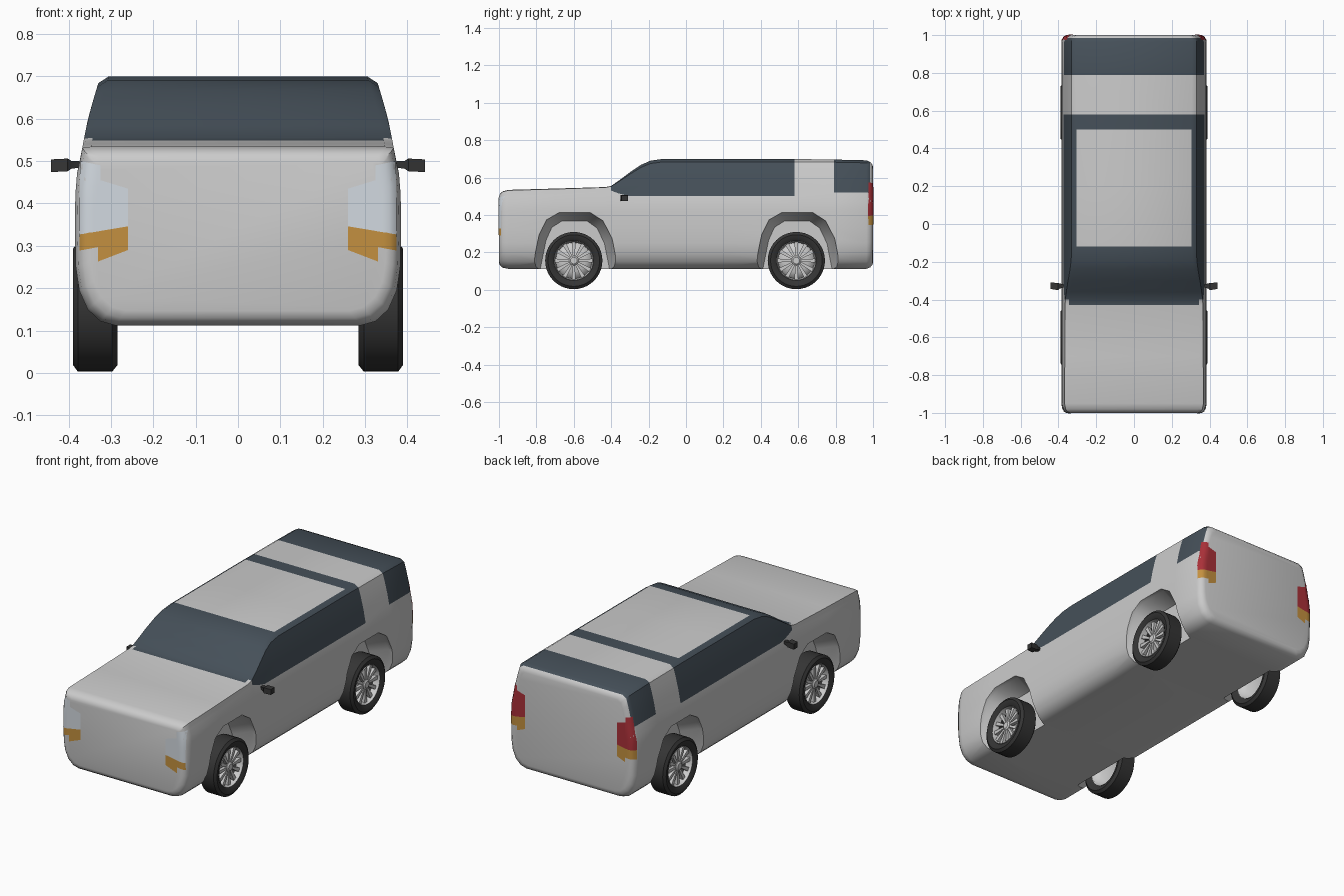
import bpy, bmesh, math
from mathutils import Vector
from mathutils.bvhtree import BVHTree

if "Cube" in bpy.data.objects:
    bpy.data.objects.remove(bpy.data.objects["Cube"])


def material(name, rgb):
    m = bpy.data.materials.new(name)
    m.diffuse_color = (*rgb, 1)
    m.use_nodes = True
    m.node_tree.nodes["Principled BSDF"].inputs["Base Color"].default_value = m.diffuse_color
    return m


PAINT = material("paint", (0.6, 0.6, 0.6))
GLASS = material("glass", (0.06, 0.08, 0.1))
RUBBER = material("rubber", (0.035, 0.035, 0.035))
RIM = material("rim", (0.65, 0.65, 0.65))
WHITE = material("lamp_white", (0.65, 0.7, 0.75))
AMBER = material("lamp_amber", (0.55, 0.28, 0.05))
RED = material("lamp_red", (0.4, 0.03, 0.04))


def make(name, bm, mats, angle=35):
    bmesh.ops.recalc_face_normals(bm, faces=bm.faces)
    me = bpy.data.meshes.new(name)
    bm.to_mesh(me)
    bm.free()
    for m in mats:
        me.materials.append(m)
    ob = bpy.data.objects.new(name, me)
    bpy.context.collection.objects.link(ob)
    smooth(ob, angle)
    return ob


def smooth(ob, angle=35):
    bpy.ops.object.select_all(action='DESELECT')
    ob.select_set(True)
    bpy.context.view_layer.objects.active = ob
    bpy.ops.object.shade_smooth_by_angle(angle=math.radians(angle))


def bridge(bm, a, b, mat=lambda j: 0):
    n = len(a)
    for j in range(n):
        f = bm.faces.new((a[j], a[(j + 1) % n], b[(j + 1) % n], b[j]))
        f.material_index = mat(j)


# Body: cross-sections lofted along y, glass chosen by station and ring position
LOW = [(.29, .112), (.325, .122), (.355, .15), (.375, .195), (.383, .25),
       (.385, .33), (.384, .42), (.38, .47)]
SIDE = [(.46, .381), (.50, .373), (.54, .366), (.60, .354), (.65, .34), (.71, .322)]


def width(z):
    for (z0, w0), (z1, w1) in zip(SIDE, SIDE[1:]):
        if z <= z1:
            return w0 + (w1 - w0) * (z - z0) / (z1 - z0)
    return SIDE[-1][1]


def section(bm, y, top, belt, inset):
    half = LOW + [(width(z), z) for z in (belt + (top - belt) * t for t in (0, .35, .7, .92))]
    half.append((width(top) - .02, top))
    pts = []
    for x, z in half:
        c, h = (top + .11) / 2, (top - .11) / 2
        pts.append((x * (1 - inset / .385), c + (z - c) * (1 - inset / h)))
    pts += [(-x, z) for x, z in reversed(pts)]
    return [bm.verts.new((x, y, z)) for x, z in pts]


# y, roof height, belt height, end inset
STATIONS = [(-1, .531, .50, .035), (-.995, .531, .50, .018), (-.98, .532, .50, .006),
            (-.95, .534, .50, 0), (-.7, .541, .505, 0), (-.43, .549, .525, 0),
            (-.40, .555, .53, 0), (-.36, .583, .515, 0), (-.30, .628, .50, 0),
            (-.24, .668, .50, 0), (-.19, .690, .50, 0), (-.12, .70, .50, 0),
            (.2, .70, .50, 0), (.50, .70, .50, 0), (.58, .699, .50, 0),
            (.79, .696, .52, 0), (.965, .692, .52, 0), (.985, .691, .52, .008),
            (.996, .69, .52, .02), (1, .69, .52, .035)]


def glass_at(y):
    def pick(j):
        k = min(j, 24 - j)
        if k == 12:
            return int(-.43 < y < -.12 or .50 < y < .58 or .79 < y < .98)
        return int(8 <= k < 12 and (-.40 < y < .58 or .79 < y < .98))
    return pick


bm = bmesh.new()
rings = [section(bm, *s) for s in STATIONS]
for i in range(len(rings) - 1):
    bridge(bm, rings[i], rings[i + 1], glass_at((STATIONS[i][0] + STATIONS[i + 1][0]) / 2))
bm.faces.new(rings[0])
bm.faces.new(rings[-1])
bmesh.ops.recalc_face_normals(bm, faces=bm.faces)
tree = BVHTree.FromBMesh(bm)
body = make("body", bm, [PAINT, GLASS])

# Wheel wells: arches that taper inward, cut from the body
ARCH = [(-.235, .05), (-.23, .12), (-.19, .30), (-.15, .38), (-.08, .42), (.09, .42),
        (.16, .375), (.21, .28), (.245, .12), (.25, .05)]
bm = bmesh.new()
for s in (-1, 1):
    for yc in (-.6, .59):
        loops = [[bm.verts.new((s * x, yc + dy * k, .05 + (z - .05) * kz)) for dy, z in ARCH]
                 for x, k, kz in ((.42, 1, 1), (.365, .96, .97), (.27, .78, .86))]
        bridge(bm, loops[0], loops[1])
        bridge(bm, loops[1], loops[2])
        bm.faces.new(loops[0])
        bm.faces.new(loops[2])
cutter = make("well_cutter", bm, [PAINT])
cutter.hide_render = True
mod = body.modifiers.new("wells", 'BOOLEAN')
mod.operation, mod.solver, mod.object = 'DIFFERENCE', 'EXACT', cutter
smooth(body)
bpy.ops.object.modifier_apply(modifier="wells")
bpy.data.objects.remove(cutter)
smooth(body)


# Wheels: turned tyre and rim, radial spokes
def lathe(bm, profile, s, yc, zc, n=40, closed=False, cap=True):
    loops = [[bm.verts.new((s * x, yc + r * math.cos(2 * math.pi * i / n),
                            zc + r * math.sin(2 * math.pi * i / n))) for i in range(n)]
             for x, r in profile]
    for a, b in zip(loops, loops[1:]):
        bridge(bm, a, b)
    if closed:
        bridge(bm, loops[-1], loops[0])
    elif cap:
        bm.faces.new(loops[-1])


TYRE = [(.305, .102), (.29, .118), (.285, .138), (.297, .153), (.378, .153), (.389, .138),
        (.386, .12), (.375, .104)]
for s, side in ((-1, "left"), (1, "right")):
    for yc, end in ((-.6, "front"), (.59, "rear")):
        zc = .156
        bm = bmesh.new()
        lathe(bm, TYRE, s, yc, zc, closed=True)
        make(f"{end}_{side}_tyre", bm, [RUBBER])
        bm = bmesh.new()
        lathe(bm, [(.302, .104), (.325, .09), (.34, .06)], s, yc, zc)
        make(f"{end}_{side}_wheel_disc", bm, [PAINT])
        bm = bmesh.new()
        lathe(bm, [(.345, .096), (.38, .104), (.376, .106)], s, yc, zc, cap=False)
        lathe(bm, [(.34, .026), (.37, .026), (.376, .018)], s, yc, zc, 16)
        for k in range(12):
            a = k * math.pi / 6
            u, v = Vector((0, math.cos(a), math.sin(a))), Vector((0, -math.sin(a), math.cos(a)))
            ends = [[bm.verts.new(Vector((s * x, yc, zc)) + u * r + v * w * q)
                     for x, q in ((.348, -1), (.367, -1), (.367, 1), (.348, 1))]
                    for r, w in ((.02, .005), (.1, .0105))]
            bridge(bm, ends[0], ends[1])
        make(f"{end}_{side}_rim", bm, [RIM])

# Door mirrors: flared dark housings
for s, side in ((-1, "left"), (1, "right")):
    bm = bmesh.new()
    loops = [[bm.verts.new((s * x, y, z)) for y, z in
              ((y0, z0), (y1, z0), (y1, z1), (y0, z1))]
             for x, y0, y1, z0, z1 in ((.37, -.335, -.32, .485, .5), (.393, -.342, -.315, .482, .5),
                                       (.402, -.35, -.312, .476, .506), (.441, -.344, -.31, .474, .504))]
    for a, b in zip(loops, loops[1:]):
        bridge(bm, a, b)
    bm.faces.new(loops[0])
    bm.faces.new(loops[-1])
    make(f"{side}_mirror", bm, [RUBBER])


# Lamps: stepped patches projected onto the body ends
def lamp(name, end, mat, patches, n=6):
    for s, side in ((-1, "left"), (1, "right")):
        bm = bmesh.new()
        for x0, x1, lo0, lo1, hi0, hi1 in patches:
            grid = []
            for i in range(n + 1):
                t = i / n
                lo, hi = lo0 + (lo1 - lo0) * t, hi0 + (hi1 - hi0) * t
                row = []
                for j in range(n + 1):
                    z = lo + (hi - lo) * j / n
                    x = min(x0 + (x1 - x0) * t, width(z) - .004 - (x1 - x0) * (1 - t) * .1)
                    hit, nor, _, _ = tree.ray_cast(Vector((s * x, end * 2, z)), Vector((0, -end, 0)))
                    if hit is None:
                        hit, nor = Vector((s * x, end * .97, z)), Vector((s, 0, 0))
                    row.append(bm.verts.new(hit + nor * .002))
                grid.append(row)
            for i in range(n):
                for j in range(n):
                    bm.faces.new((grid[i][j], grid[i + 1][j], grid[i + 1][j + 1], grid[i][j + 1]))
        bmesh.ops.remove_doubles(bm, verts=bm.verts, dist=.0005)
        ob = make(f"{side}_{name}", bm, [mat])
        if ob.data.polygons[0].normal.y * end < 0:
            ob.data.flip_normals()


lamp("headlamp", -1, WHITE, [(.26, .325, .346, .335, .435, .455), (.325, .372, .335, .327, .49, .5)])
lamp("front_indicator", -1, AMBER, [(.26, .33, .29, .263, .346, .335), (.33, .372, .297, .289, .335, .327)])
lamp("tail_lamp", 1, RED, [(.28, .33, .41, .4, .53, .545), (.33, .381, .4, .395, .57, .575)])
lamp("rear_indicator", 1, AMBER, [(.28, .33, .345, .325, .41, .4), (.33, .381, .35, .345, .4, .395)])
